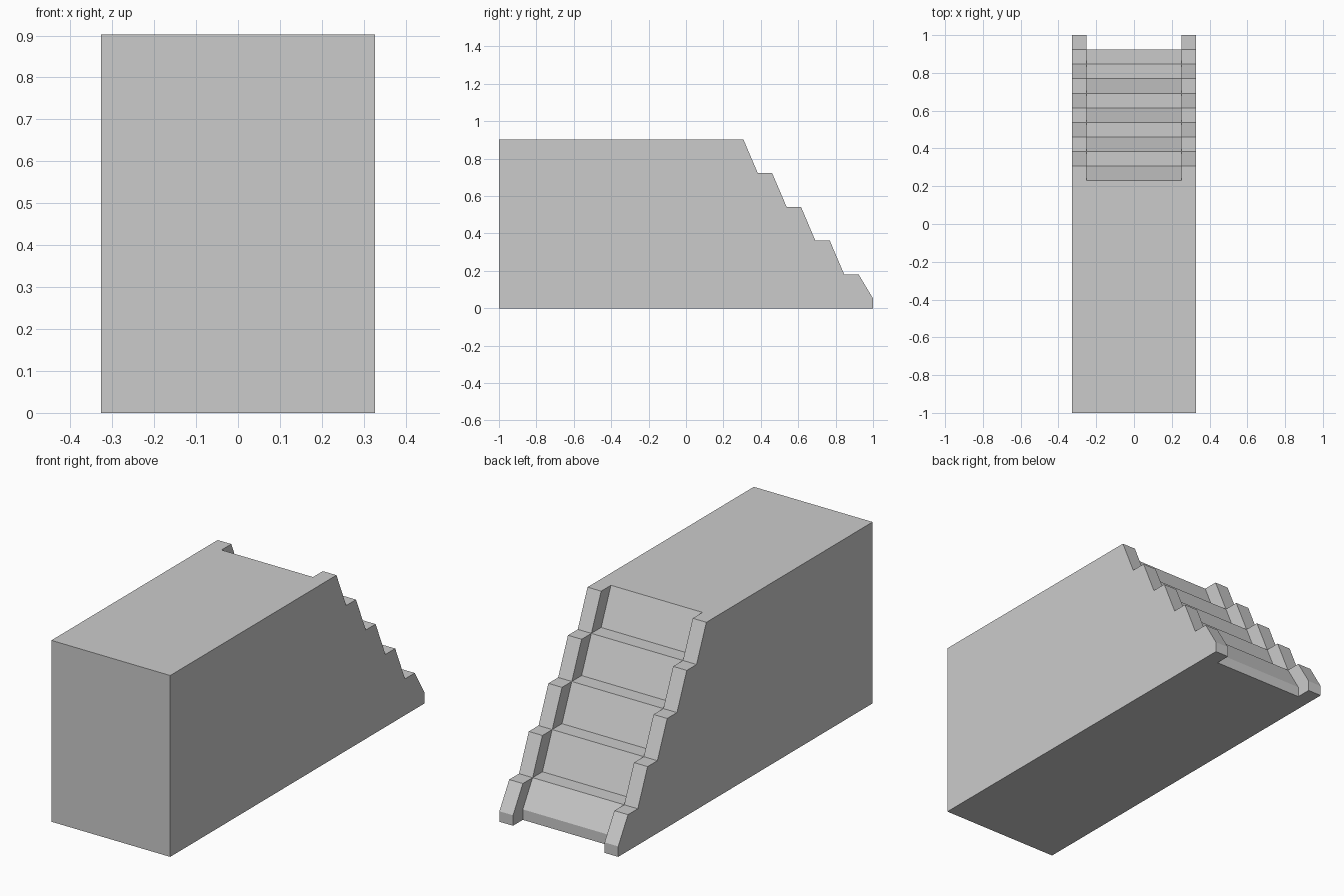
import bpy, bmesh, math

if "Cube" in bpy.data.objects:
    bpy.data.objects.remove(bpy.data.objects["Cube"])

STEPS, RUN, RISE = 5, 0.077, 0.1805
HALF_W, INNER_W, LIP = 0.327, 0.252, 0.052
TOP = STEPS * RISE


def stair_points(end):
    """Sloped risers and flat treads, top to bottom, ending at y = end."""
    pts = []
    for i in range(STEPS):
        y = end - (2 * (STEPS - i) - 1) * RUN
        z = TOP - i * RISE
        pts += [(y, z), (y + RUN, z - RISE if i < STEPS - 1 else LIP)]
    return pts + [(end, 0)]


outer = stair_points(1.0)          # side stringers
inner = stair_points(1.0 - RUN)    # recessed treads
core_profile = [(-1, 0), (-1, TOP)] + inner
side_profile = [(-1, 0), (-1, TOP), inner[0]] + outer + [inner[-1]]

bm = bmesh.new()


def face(points, x):
    bm.faces.new([bm.verts.new((x, y, z)) for y, z in points])


def band(profile, x0, x1):
    """Sweep a closed side profile across x as a ring of quads."""
    for a, b in zip(profile, profile[1:] + profile[:1]):
        bm.faces.new([bm.verts.new((x, *p)) for x, p in
                      ((x0, a), (x1, a), (x1, b), (x0, b))])


# Recessed centre, then both stringers with their outer and inner walls
band(core_profile, -INNER_W, INNER_W)
for s in (-1, 1):
    band(side_profile, s * INNER_W, s * HALF_W)
    face(side_profile, s * HALF_W)
    for i in range(STEPS):
        a, b = 2 * i, 2 * i + 2
        if i < STEPS - 1:
            wall = [inner[a], outer[a], outer[a + 1], inner[a + 1]]
        else:
            wall = [inner[a], outer[a], outer[a + 1], outer[b], inner[b], inner[a + 1]]
        face(wall, s * INNER_W)

# Weld into one solid and merge the flat faces
bmesh.ops.remove_doubles(bm, verts=bm.verts[:], dist=1e-4)
bmesh.ops.recalc_face_normals(bm, faces=bm.faces[:])
bmesh.ops.dissolve_limit(bm, angle_limit=math.radians(0.5),
                         verts=bm.verts[:], edges=bm.edges[:])

mesh = bpy.data.meshes.new("stair_block")
bm.to_mesh(mesh)
bm.free()
obj = bpy.data.objects.new("stair_block", mesh)
bpy.context.collection.objects.link(obj)
